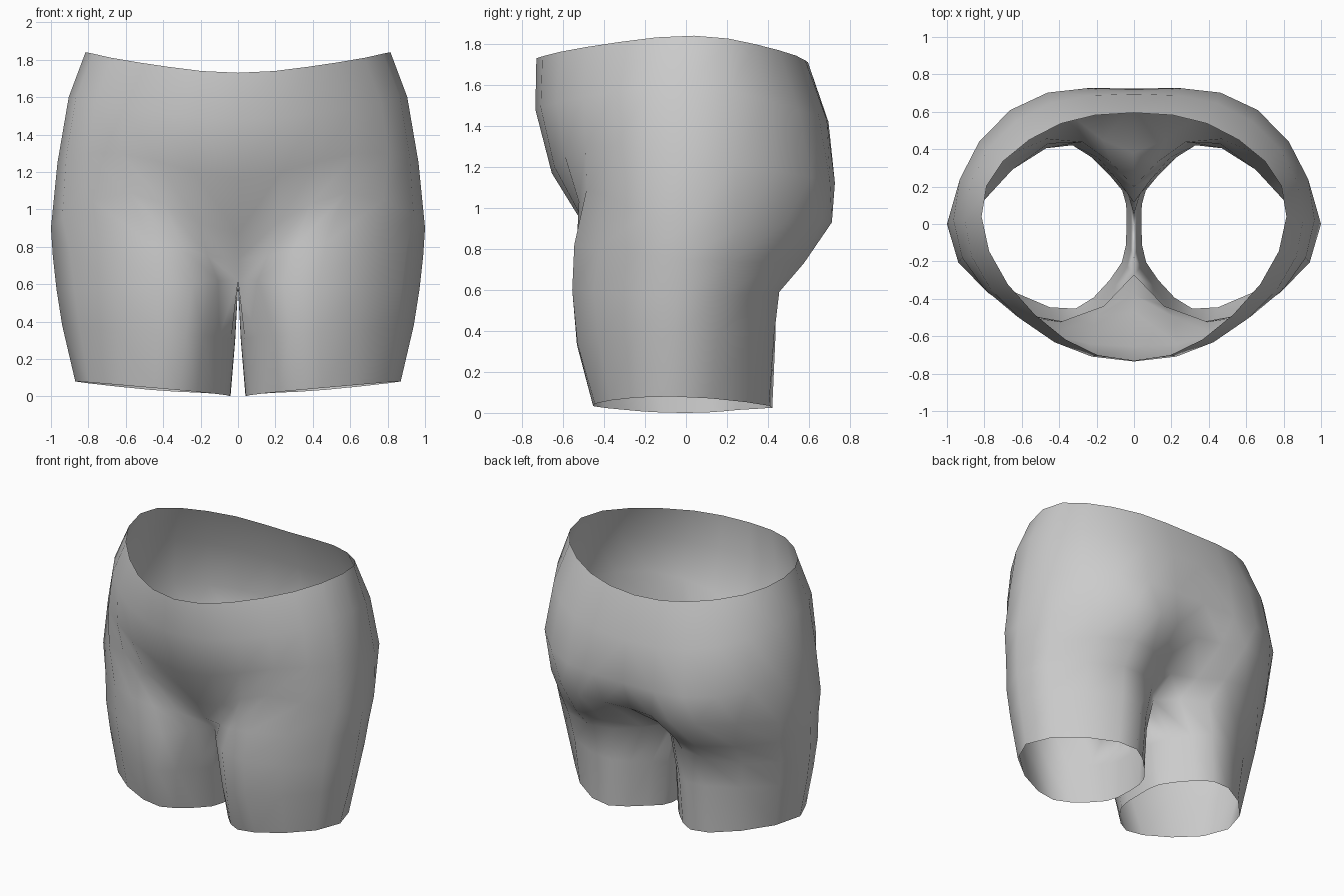
import bpy, bmesh
from mathutils import Vector

if "Cube" in bpy.data.objects:
    bpy.data.objects.remove(bpy.data.objects["Cube"])

# Half hip rings, top to bottom: front centre, front diagonal, side, back diagonal, back centre
HIPS = [
    [(0, -.73, 1.73), (.53, -.485, 1.785), (.815, .04, 1.84), (.56, .45, 1.77), (0, .595, 1.71)],
    [(0, -.735, 1.48), (.61, -.505, 1.54), (.905, .02, 1.60), (.63, .55, 1.48), (0, .695, 1.42)],
    [(0, -.655, 1.17), (.63, -.49, 1.30), (.965, .02, 1.25), (.66, .61, 1.15), (0, .725, 1.12)],
    [(0, -.47, .87), (.58, -.485, 1.09), (1.0, 0, .90), (.54, .66, .94), (0, .64, .90)],
    [(0, -.38, .73), (.47, -.545, .82), (.99, -.02, .75), (.48, .575, .73), (0, .38, .74)],
]
# Closed leg rings: same order, plus the inner thigh point
LEGS = [
    [(0, -.27, .62), (.43, -.555, .60), (.97, -.04, .57), (.47, .455, .59), (0, .20, .62), (0, -.03, .585)],
    [(.10, -.33, .32), (.43, -.53, .34), (.94, -.05, .38), (.46, .43, .38), (.10, .25, .34), (.015, -.02, .30)],
    [(.13, -.30, .015), (.45, -.445, .045), (.87, -.07, .08), (.47, .405, .035), (.13, .26, .015), (.04, 0, 0)],
]
STEPS = 3


def refine(keys, closed, tension):
    """Round off a ring of key points with Hermite segments."""
    k = [Vector(p) for p in keys]
    n = len(k)
    if closed:
        ext = [k[-1]] + k + k[:2]
    else:
        flip = Vector((-1, 1, 1))
        ext = [k[1] * flip] + k + [k[-2] * flip]
    out = []
    for i in range(n if closed else n - 1):
        p, a, b, q = ext[i:i + 4]
        ta, tb = (b - p) * tension, (q - a) * tension
        for s in range(STEPS):
            t = s / STEPS
            m = (a * (2*t**3 - 3*t**2 + 1) + ta * (t**3 - 2*t**2 + t)
                 + b * (3*t**2 - 2*t**3) + tb * (t**3 - t**2))
            m.x = max(m.x, min(a.x, b.x))
            out.append(m)
    return out if closed else out + [k[-1]]


def bridge(bm, upper, lower, count, closed):
    for i in range(count if closed else count - 1):
        j = (i + 1) % count
        bm.faces.new((lower[i], lower[j], upper[j], upper[i]))


bm = bmesh.new()
hips = [[bm.verts.new(p) for p in refine(r, False, .6)] for r in HIPS]
legs = [[bm.verts.new(p) for p in refine(r, True, .68)] for r in LEGS]

# Hip panels down to the top of the leg, then the leg tube
for up, low in zip(hips, hips[1:] + legs[:1]):
    bridge(bm, up, low, 4 * STEPS + 1, False)
for up, low in zip(legs, legs[1:]):
    bridge(bm, up, low, 6 * STEPS, True)

mesh = bpy.data.meshes.new("shorts")
bm.to_mesh(mesh)
bm.free()
for f in mesh.polygons:
    f.use_smooth = True
shorts = bpy.data.objects.new("shorts", mesh)
bpy.context.collection.objects.link(shorts)

# Other half, welded along the centre seam
mir = shorts.modifiers.new("other_half", 'MIRROR')
mir.use_mirror_merge = True
mir.merge_threshold = .001
